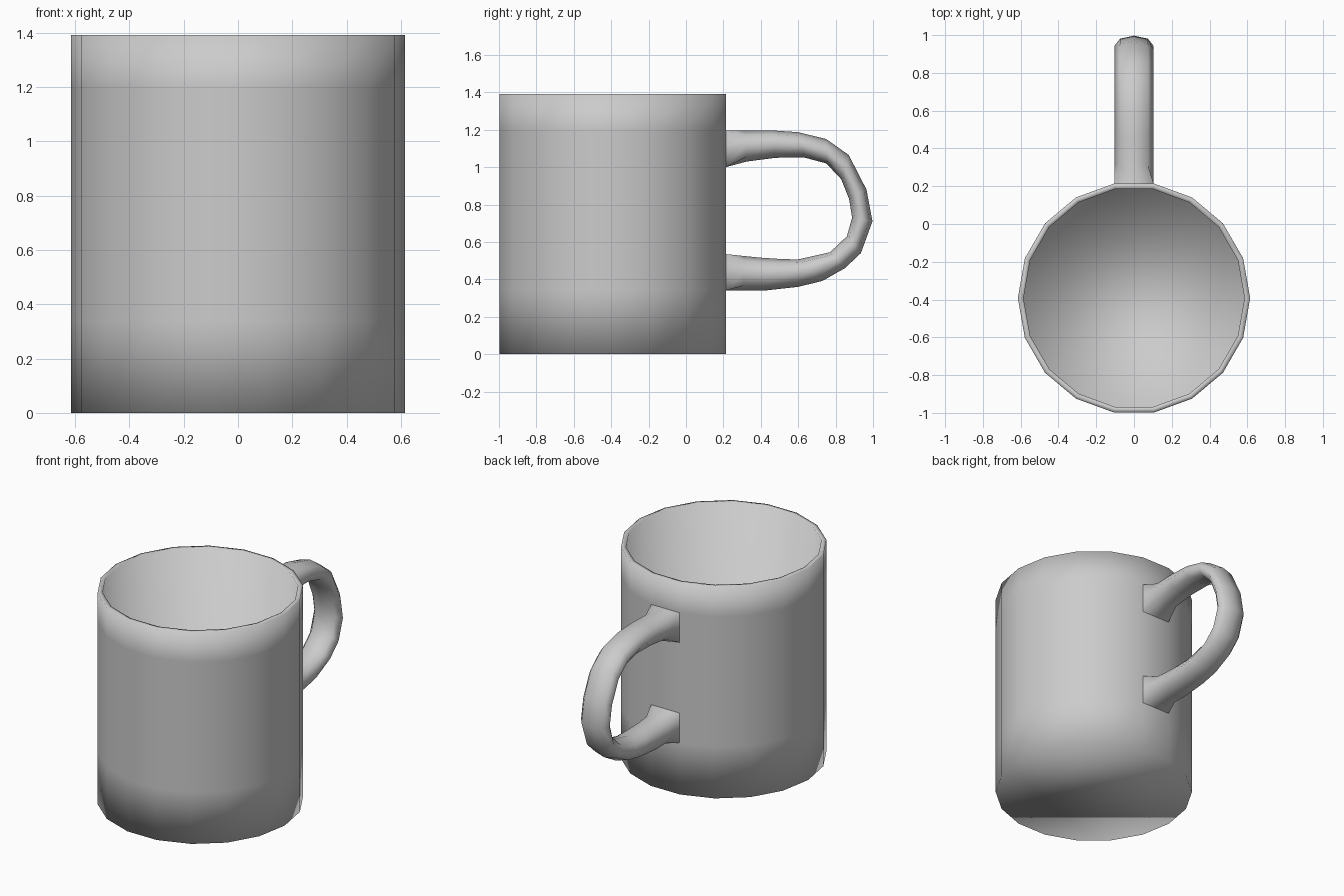
import bpy, bmesh, math

if "Cube" in bpy.data.objects:
    bpy.data.objects.remove(bpy.data.objects["Cube"])

CY, SIDES = -0.392, 18


def finish(name, bm):
    bmesh.ops.recalc_face_normals(bm, faces=bm.faces[:])
    mesh = bpy.data.meshes.new(name)
    bm.to_mesh(mesh)
    bm.free()
    mesh.polygons.foreach_set("use_smooth", [True] * len(mesh.polygons))
    obj = bpy.data.objects.new(name, mesh)
    bpy.context.collection.objects.link(obj)
    return obj


def bridge(bm, rings):
    for a, b in zip(rings, rings[1:]):
        n = len(a)
        for i in range(n):
            j = (i + 1) % n
            bm.faces.new((a[i], a[j], b[j], b[i]))


# Cup: 18-sided outer wall, rim, inner wall and floor
bm = bmesh.new()
profile = [(0.615, 0), (0.615, 0.34), (0.615, 0.535), (0.615, 1.0),
           (0.615, 1.195), (0.615, 1.392), (0.585, 1.392), (0.585, 0.03)]
rings = []
for r, z in profile:
    rings.append([bm.verts.new((r * math.cos(math.tau * i / SIDES),
                                CY + r * math.sin(math.tau * i / SIDES), z))
                  for i in range(SIDES)])
bridge(bm, rings)
bm.faces.new(rings[0])
bm.faces.new(rings[-1])
finish("cup", bm)

# Handle: outer and inner edge points (y, z) of each section, top to bottom
sections = [((0.213, 1.195), (0.213, 1.0)), ((0.31, 1.195), (0.325, 1.03)),
            ((0.45, 1.197), (0.48, 1.05)), ((0.60, 1.187), (0.63, 1.052)),
            ((0.75, 1.15), (0.75, 1.02)), ((0.87, 1.065), (0.83, 0.935)),
            ((0.965, 0.88), (0.872, 0.83)), ((0.997, 0.71), (0.888, 0.73)),
            ((0.935, 0.54), (0.86, 0.63)), ((0.85, 0.46), (0.77, 0.545)),
            ((0.73, 0.392), (0.60, 0.507)), ((0.60, 0.36), (0.52, 0.508)),
            ((0.42, 0.34), (0.40, 0.516)), ((0.31, 0.34), (0.31, 0.525)),
            ((0.213, 0.34), (0.213, 0.535))]
bm = bmesh.new()
rings = []
for k, (o, i) in enumerate(sections):
    ring = []
    for s in range(8):
        u, v = math.cos(math.tau * s / 8), math.sin(math.tau * s / 8)
        # The two ends open out to a square on the cup wall
        if k in (0, len(sections) - 1):
            m = max(abs(u), abs(v))
            u, v = u / m, v / m
        t = (1 + v) / 2
        ring.append(bm.verts.new((0.104 * u, i[0] + (o[0] - i[0]) * t,
                                  i[1] + (o[1] - i[1]) * t)))
    rings.append(ring)
bridge(bm, rings)
finish("handle", bm)
